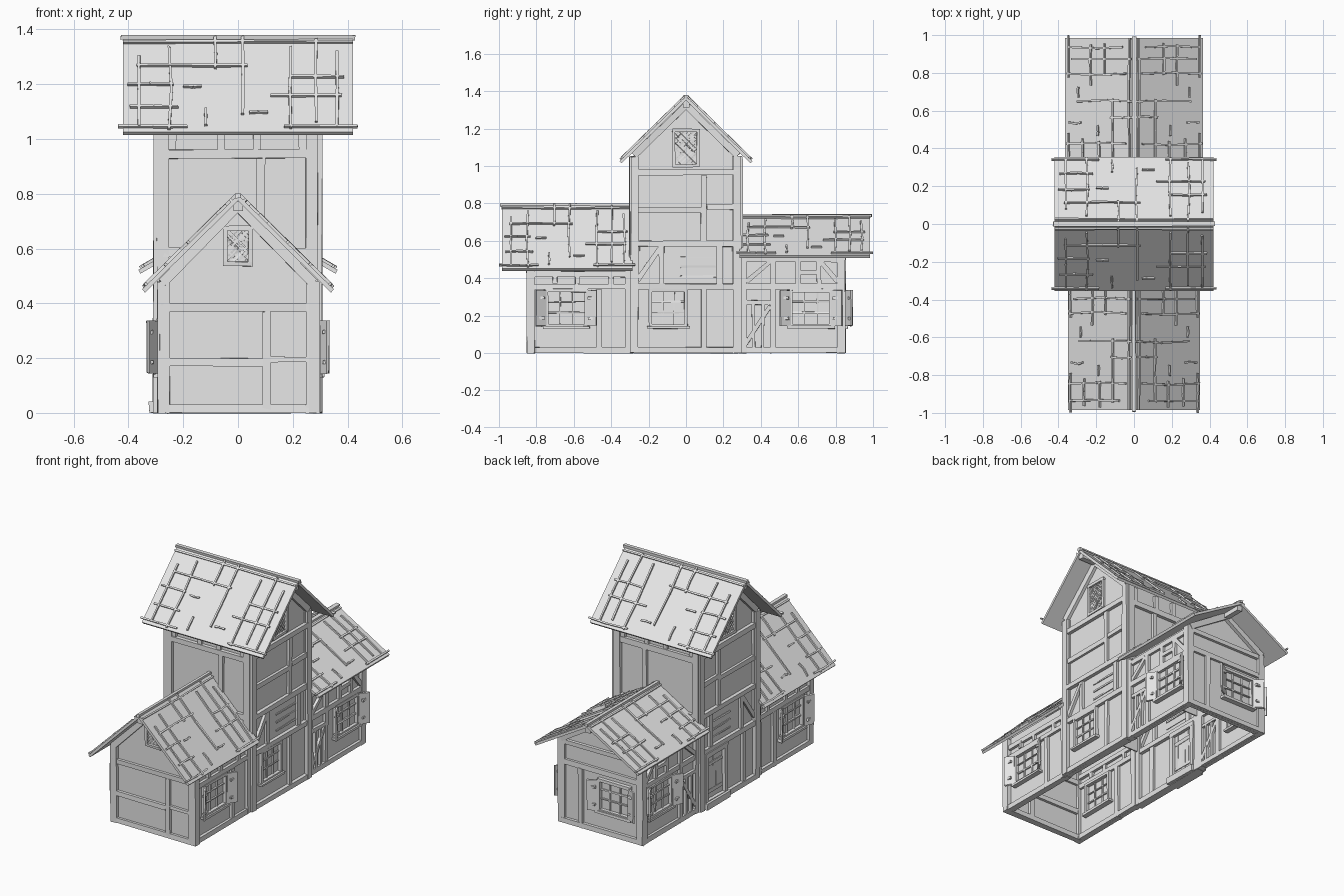
import bpy, bmesh, random
from mathutils import Vector

random.seed(4)
if "Cube" in bpy.data.objects:
    bpy.data.objects.remove(bpy.data.objects["Cube"])

mat = bpy.data.materials.new("plain_grey")
mat.use_nodes = True
mat.diffuse_color = (0.8, 0.8, 0.8, 1)
mat.node_tree.nodes["Principled BSDF"].inputs["Base Color"].default_value = (0.8, 0.8, 0.8, 1)


def finish(name, bm, thickness=0):
    bmesh.ops.recalc_face_normals(bm, faces=bm.faces)
    mesh = bpy.data.meshes.new(name)
    bm.to_mesh(mesh)
    bm.free()
    mesh.materials.append(mat)
    obj = bpy.data.objects.new(name, mesh)
    bpy.context.collection.objects.link(obj)
    if thickness:
        mod = obj.modifiers.new("thickness", "SOLIDIFY")
        mod.thickness = thickness
        mod.offset = 0


def bar(bm, a, b, normal, w, d, rough=0.0025):
    """Rough-hewn box from a to b, w wide and d deep along the normal."""
    a, b, n = Vector(a), Vector(b), Vector(normal).normalized()
    side = (b - a).normalized().cross(n)
    rings = []
    for p in (a, b):
        ring = []
        for i, j in ((-1, -1), (1, -1), (1, 1), (-1, 1)):
            shake = Vector([random.uniform(-rough, rough) for _ in range(3)])
            ring.append(bm.verts.new(p + side * (i * w / 2) + n * (j * d / 2) + shake))
        rings.append(ring)
    r, q = rings
    bm.faces.new(r[::-1])
    bm.faces.new(q)
    for i in range(4):
        k = (i + 1) % 4
        bm.faces.new((r[i], r[k], q[k], q[i]))


class Wall:
    """Carries timbers on an upright wall, placed by (along, height, out)."""

    def __init__(self, name, axis, pos):
        self.name, self.axis, self.pos = name, axis, pos
        self.s = 1 if pos > 0 else -1
        self.bm = bmesh.new()

    def turn(self, u, out, z):
        return Vector((out, u, z) if self.axis == "x" else (u, out, z))

    def at(self, u, z, out=0):
        return self.turn(u, self.pos + self.s * out, z)

    def beam(self, u0, z0, u1, z1, w=0.03, d=0.04, out=0, tilt=0):
        bar(self.bm, self.at(u0, z0, out), self.at(u1, z1, out),
            self.turn(tilt, self.s, 0), w, d)

    def posts(self, us, z0, z1, w=0.03, d=0.04):
        for u in us:
            self.beam(u, z0, u, z1, w, d)

    def rails(self, zs, u0, u1, w=0.03, d=0.04):
        for z in zs:
            self.beam(u0, z, u1, z, w, d)

    def frame(self, u0, u1, z0, z1, w=0.018, d=0.05):
        self.posts((u0, u1), z0, z1, w, d)
        self.rails((z0, z1), u0 - w / 2, u1 + w / 2, w, d)

    def window(self, u0, u1, shutters=True, z0=0.145, z1=0.335):
        self.frame(u0, u1, z0, z1)
        third = (u1 - u0) / 3
        self.posts((u0 + third, u1 - third), z0, z1, 0.008, 0.024)
        self.rails((z0 + 0.07, z0 + 0.13), u0, u1, 0.008, 0.024)
        self.beam(u0 - 0.02, z0 - 0.008, u1 + 0.02, z0 - 0.008, 0.015, 0.07)
        if shutters:
            for u, k in ((u0, -1), (u1, 1)):
                c = u + k * 0.03
                self.beam(c, z0, c, z1, 0.065, 0.01, 0.04, -k * 0.6)
                for z in (z0 + 0.04, z1 - 0.04):
                    self.beam(c - 0.02, z, c + 0.02, z, 0.014, 0.012, 0.044)

    def lattice(self, half, z0, z1):
        self.frame(-half, half, z0, z1, 0.016, 0.04)
        step, height = half / 2.5, z1 - z0
        n = int((2 * half + height) / step)
        for k in range(1, n):
            c = k * step
            lo, hi = max(0, c - 2 * half), min(height, c)
            for m in (1, -1):
                self.beam(m * (c - lo - half), z0 + lo, m * (c - hi - half), z0 + hi,
                          0.006, 0.016)

    def gable(self, half, eave, peak):
        for m in (1, -1):
            self.beam(m * half, eave - 0.015, 0, peak - 0.015, 0.035, 0.05)

    def done(self):
        finish(self.name + "_timbers", self.bm)


def oriented(axis):
    return (lambda a, b, z: Vector((a, b, z))) if axis == "y" else (lambda a, b, z: Vector((b, a, z)))


def body(name, axis, half, b0, b1, eave, peak, caps, side_foot=0):
    """Open-bottomed shell with gable ends."""
    P, bm = oriented(axis), bmesh.new()
    for b in caps:
        outline = ((-half, 0), (-half, eave), (0, peak), (half, eave), (half, 0))
        bm.faces.new([bm.verts.new(P(a, b, z)) for a, z in outline])
    for s in (-half, half):
        corners = ((b0, side_foot), (b1, side_foot), (b1, eave), (b0, eave))
        bm.faces.new([bm.verts.new(P(s, b, z)) for b, z in corners])
    bmesh.ops.remove_doubles(bm, verts=bm.verts, dist=0.0001)
    finish(name, bm, 0.008)


# Twig lattice: (along, down) to (along, down), as shares of the slope
TWIGS = [(0, .05, 1, .05), (.07, .2, .07, .95), (.2, .1, .2, .98), (.06, .3, .54, .3),
         (.02, .5, .22, .5), (.03, .74, .24, .74), (-.02, .95, .28, .95), (.26, .52, .34, .52),
         (.4, 0, .4, .33), (.52, 0, .52, .82), (.36, .76, .36, .94), (.73, .1, .73, .97),
         (.84, .02, .84, .9), (.93, .15, .93, .96), (.72, .42, .96, .42), (.64, .62, .95, .62),
         (.7, .95, 1.02, .95), (.55, .8, .63, .8)]


def roof(name, axis, b0, b1, half, ridge, eave):
    P = oriented(axis)
    slabs, twigs = bmesh.new(), bmesh.new()
    slope = Vector((half, ridge - eave)).length
    for s in (1, -1):
        n = P(s * (ridge - eave), 0, half).normalized()

        def at(b, t, lift=0):
            return P(s * half * t, b0 + (b1 - b0) * b, ridge + (eave - ridge) * t) + n * lift
        bar(slabs, at(0, .5), at(1, .5), n, slope, 0.016, 0)
        for u0, t0, u1, t1 in TWIGS:
            bend = random.uniform(-.012, .012)
            mid = ((u0 + u1) / 2 + bend, (t0 + t1) / 2 + bend)
            bar(twigs, at(u0, t0, .012), at(*mid, .012), n, .01, .011, .001)
            bar(twigs, at(*mid, .012), at(u1, t1, .012), n, .01, .011, .001)
    finish(name + "_roof", slabs)
    bar(twigs, P(0, b0 - .008, ridge + .008), P(0, b1 + .008, ridge + .008), (0, 0, 1), .022, .016)
    finish(name + "_roof_twigs", twigs)
    beam = bmesh.new()
    bar(beam, P(0, b0 + .01, ridge - .03), P(0, b1 - .01, ridge - .03), (0, 0, 1), .035, .035)
    finish(name + "_ridge_beam", beam)


# Shells and roofs
body("front_wing_walls", "y", 0.272, -0.83, -0.285, 0.49, 0.77, [-0.83])
body("back_wing_walls", "y", 0.272, 0.285, 0.83, 0.54, 0.71, [0.83])
body("tower_walls", "x", 0.275, -0.28, 0.28, 1.07, 1.34, [-0.28, 0.28], 0.36)
roof("front_wing", "y", -0.985, -0.285, 0.345, 0.785, 0.445)
roof("back_wing", "y", 0.285, 0.985, 0.36, 0.725, 0.515)
roof("tower", "x", -0.42, 0.42, 0.35, 1.362, 1.02)

# Long sides, alike but for the door
for s, label in ((1, "left"), (-1, "right")):
    w = Wall(label + "_front_wing", "x", s * 0.272)
    w.rails((0.015, 0.355, 0.42), -0.83, -0.3)
    w.posts((-0.83, -0.305), 0, 0.48, 0.04, 0.045)
    w.posts((-0.465,), 0, 0.34)
    w.posts((-0.7, -0.58, -0.4), 0.37, 0.42, 0.025)
    w.window(-0.745, -0.535)
    w.done()

    w = Wall(label + "_back_wing", "x", s * 0.272)
    w.rails((0.015, 0.355, 0.5), 0.3, 0.83)
    w.posts((0.305, 0.83), 0, 0.53, 0.04, 0.045)
    w.posts((0.465,), 0, 0.5)
    w.posts((0.6, 0.71), 0.37, 0.5, 0.025)
    w.rails((0.27,), 0.31, 0.45, 0.022)
    w.rails((0.43,), 0.61, 0.7, 0.022)
    w.posts((0.36, 0.41), 0.03, 0.26, 0.018)
    w.beam(0.32, 0.05, 0.45, 0.25, 0.02)
    w.beam(0.32, 0.38, 0.45, 0.49, 0.022)
    w.beam(0.72, 0.49, 0.81, 0.38, 0.022)
    w.window(0.56, 0.775)
    w.done()

    w = Wall(label + "_tower", "x", s * 0.28)
    w.rails((0.015, 0.355, 0.585, 0.965), -0.28, 0.28, 0.032, 0.05)
    w.posts((-0.275, 0.275), 0, 1.05, 0.042, 0.056)
    w.posts((-0.13, 0.18), 0.37, 0.57)
    w.beam(-0.26, 0.39, -0.14, 0.56, 0.025)
    w.rails((0.41, 0.46, 0.51), -0.03, 0.16, 0.01, 0.018)
    w.posts((0.095,), 0.6, 0.95)
    w.rails((0.765,), -0.26, 0.08)
    w.rails((0.78,), 0.11, 0.26)
    w.gable(0.275, 1.07, 1.34)
    w.lattice(0.065, 1.0, 1.19)
    if s > 0:
        w.posts((0.095,), 0, 0.34)
        w.window(-0.19, 0.0, False)
    else:
        # Door with planks, cross rails and a step
        w.posts((-0.15,), 0, 0.34)
        w.frame(0.04, 0.23, 0.03, 0.33, 0.03, 0.06)
        w.posts([0.07 + 0.032 * i for i in range(5)], 0.04, 0.32, 0.03, 0.02)
        w.rails((0.09, 0.26), 0.06, 0.21, 0.02, 0.03)
        w.beam(0.02, 0.02, 0.25, 0.02, 0.04, 0.09)
    w.done()

# Front gable wall
w = Wall("front_gable", "y", -0.83)
w.rails((0.015, 0.385), -0.28, 0.28)
w.posts((-0.268, 0.28), 0, 0.48, 0.038, 0.045)
w.posts((0.105,), 0, 0.37)
w.rails((0.185,), -0.25, 0.09)
w.rails((0.195,), 0.12, 0.27, 0.018)
w.gable(0.275, 0.49, 0.77)
w.lattice(0.046, 0.545, 0.675)
w.done()

# Back gable wall
w = Wall("back_gable", "y", 0.83)
w.rails((0.015, 0.385, 0.51), -0.28, 0.28)
w.posts((-0.275, 0.275), 0, 0.53, 0.04, 0.045)
w.posts((0.14,), 0, 0.37)
w.gable(0.275, 0.54, 0.71)
w.window(-0.2, 0.01)
w.done()

# Upper tower walls over the wing roofs
for s, label in ((-1, "front"), (1, "back")):
    w = Wall(label + "_upper_tower", "y", s * 0.275)
    w.rails((0.585, 0.945), -0.28, 0.28, 0.034, 0.05)
    w.posts((-0.275, 0.27), 0.37, 1.05, 0.045, 0.055)
    w.posts((0.083,), 0.6, 0.93)
    w.posts((-0.24, -0.06, 0.07, 0.235), 0.96, 1.05, 0.028)
    w.done()
